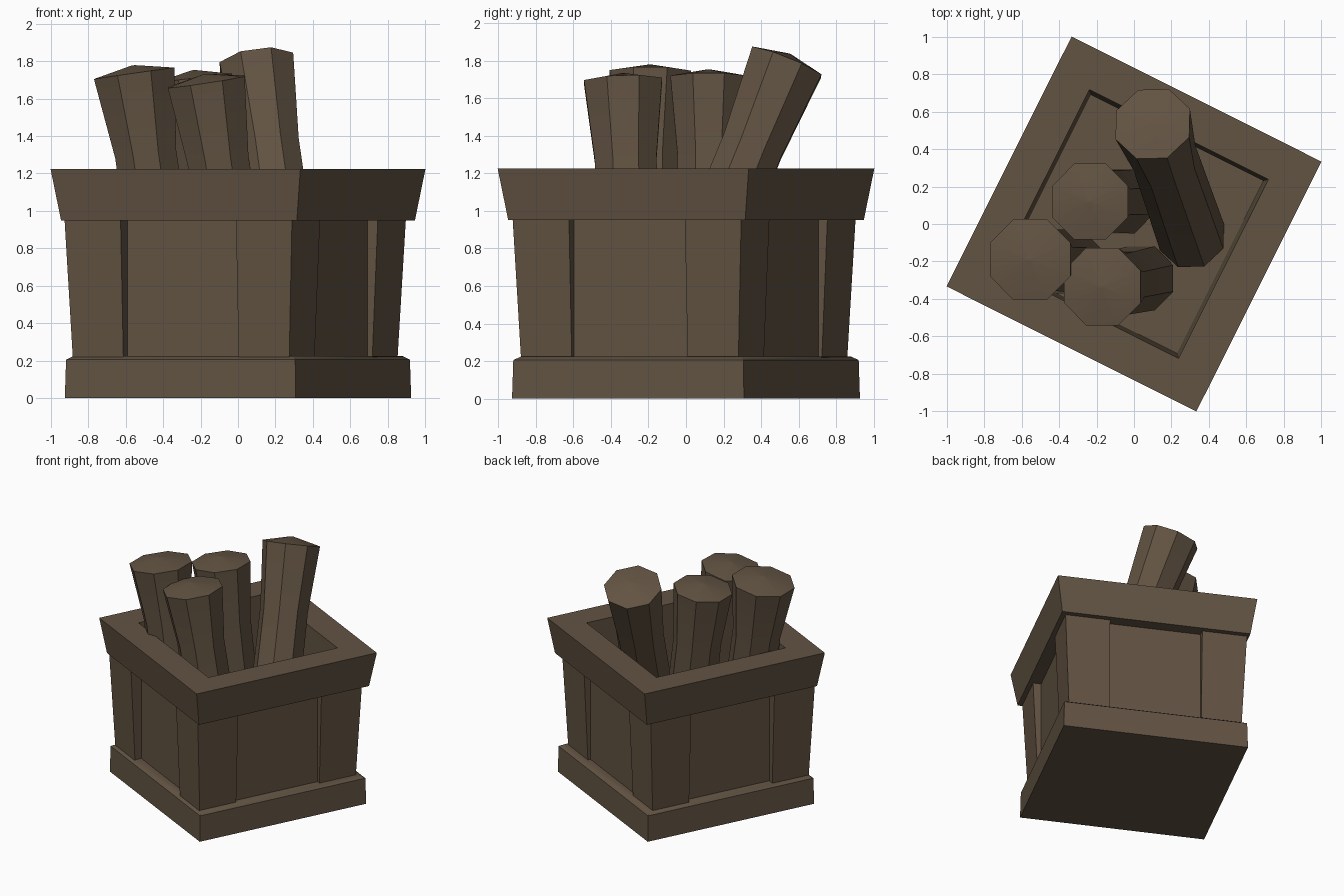
import bpy, bmesh, math
from mathutils import Vector, Matrix

if "Cube" in bpy.data.objects:
    bpy.data.objects.remove(bpy.data.objects["Cube"])

wood = bpy.data.materials.new("dark brown wood")
wood.diffuse_color = (0.122, 0.087, 0.055, 1)
wood.use_nodes = True
wood.node_tree.nodes["Principled BSDF"].inputs["Base Color"].default_value = wood.diffuse_color
TURN = Matrix.Rotation(math.radians(-26.6), 4, 'Z')


def loft(name, rings, turn=None, angle=40):
    """Skin a stack of closed rings and cap both ends."""
    bm = bmesh.new()
    loops = [[bm.verts.new(p) for p in r] for r in rings]
    n = len(loops[0])
    for a, b in zip(loops, loops[1:]):
        for i in range(n):
            j = (i + 1) % n
            bm.faces.new((a[i], a[j], b[j], b[i]))
    bm.faces.new(loops[0][::-1])
    bm.faces.new(loops[-1])
    if turn:
        bm.transform(turn)
    bmesh.ops.recalc_face_normals(bm, faces=bm.faces)
    me = bpy.data.meshes.new(name)
    bm.to_mesh(me)
    bm.free()
    ob = bpy.data.objects.new(name, me)
    bpy.context.collection.objects.link(ob)
    me.materials.append(wood)
    bpy.ops.object.select_all(action='DESELECT')
    ob.select_set(True)
    bpy.context.view_layer.objects.active = ob
    bpy.ops.object.shade_smooth_by_angle(angle=math.radians(angle))
    return ob


def square(h, z):
    return [(-h, -h, z), (h, -h, z), (h, h, z), (-h, h, z)]


SHIFT = Matrix.Translation((-0.015, -0.01, 0))

# crate: plinth, recessed walls, flared rim and hollow inside
loft("crate", [square(h, z) for h, z in (
    (0.69, 0.0), (0.685, 0.205), (0.655, 0.225), (0.61, 0.225), (0.61, 0.95),
    (0.705, 0.95), (0.747, 1.225), (0.535, 1.225), (0.515, 0.3))], TURN)

# corner posts: tapered L-shaped boards wrapping each corner
def ell(o, inner, z):
    c = 0.57
    return [(inner, o, z), (inner, c, z), (c, c, z), (c, inner, z), (o, inner, z), (o, o, z)]

for k in range(4):
    m = SHIFT @ TURN @ Matrix.Rotation(k * math.pi / 2, 4, 'Z')
    loft("corner_post_%d" % (k + 1), [ell(0.647, 0.345, 0.215), ell(0.68, 0.345, 0.955)], m)


# logs: eight-sided, leaning, flared towards a slightly domed top
def log(name, bottom, top, r_top):
    a, b = Vector(bottom), Vector(top)
    axis = b - a
    rot = Vector((0, 0, 1)).rotation_difference(axis).to_matrix()
    rings = []
    for t, r in ((0, 0.185), (0.7, 0.178), (1, r_top), (1.03, 0.01)):
        rings.append([a + axis * t + rot @ Vector((
            r * math.cos(math.pi * (i + 0.5) / 4), r * math.sin(math.pi * (i + 0.5) / 4), 0))
            for i in range(8)])
    loft(name, rings)

log("log_left", (-0.35, -0.20, 0.3), (-0.555, -0.19, 1.735), 0.235)
log("log_back", (-0.07, 0.12, 0.3), (-0.235, 0.12, 1.71), 0.22)
log("log_front", (0.04, -0.29, 0.3), (-0.17, -0.335, 1.69), 0.225)
log("log_tall", (0.31, -0.07, 0.3), (0.10, 0.535, 1.79), 0.215)
